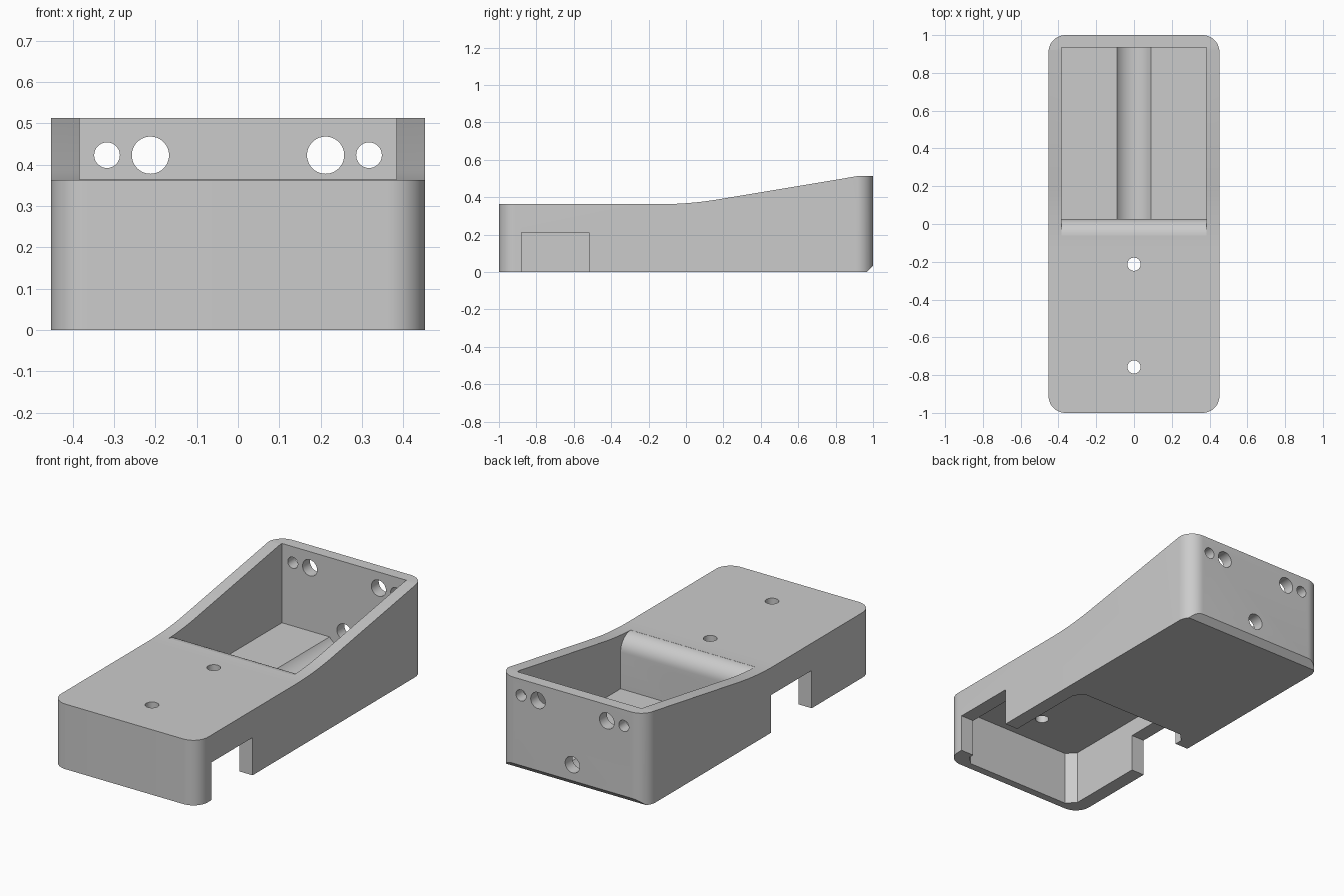
import bpy, bmesh
from math import sin, cos, radians, degrees, atan, tan

cube = bpy.data.objects.get("Cube")
if cube:
    bpy.data.objects.remove(cube, do_unlink=True)

COLOUR = (0.6, 0.6, 0.6, 1)
grey = bpy.data.materials.new("plain_grey")
grey.use_nodes = True
grey.diffuse_color = COLOUR
grey.node_tree.nodes["Principled BSDF"].inputs["Base Color"].default_value = COLOUR


def arc(cx, cy, r, start, end, steps):
    angles = [radians(start + (end - start) * i / steps) for i in range(steps + 1)]
    return [(cx + r * cos(a), cy + r * sin(a)) for a in angles]


def circle(cx, cy, r, steps=40):
    return arc(cx, cy, r, 0, 360, steps)[:-1]


def box(a0, a1, b0, b1):
    return [(a0, b0), (a1, b0), (a1, b1), (a0, b1)]


def prism(name, outline, axis, low, high):
    """Extrude a 2D outline along one axis."""
    place = {"X": lambda a, b, h: (h, a, b),
             "Y": lambda a, b, h: (a, h, b),
             "Z": lambda a, b, h: (a, b, h)}[axis]
    bm = bmesh.new()
    rings = [[bm.verts.new(place(a, b, h)) for a, b in outline] for h in (low, high)]
    bm.faces.new(rings[0])
    bm.faces.new(rings[1])
    n = len(outline)
    for i in range(n):
        j = (i + 1) % n
        bm.faces.new((rings[0][i], rings[0][j], rings[1][j], rings[1][i]))
    bmesh.ops.recalc_face_normals(bm, faces=bm.faces)
    mesh = bpy.data.meshes.new(name)
    bm.to_mesh(mesh)
    bm.free()
    mesh.materials.append(grey)
    obj = bpy.data.objects.new(name, mesh)
    bpy.context.collection.objects.link(obj)
    return obj


def combine(target, tool, operation="DIFFERENCE"):
    tool.hide_render = True
    mod = target.modifiers.new(tool.name, "BOOLEAN")
    mod.operation, mod.solver, mod.object = operation, "EXACT", tool
    bpy.context.view_layer.objects.active = target
    bpy.ops.object.modifier_apply(modifier=mod.name)
    bpy.data.objects.remove(tool, do_unlink=True)


# Rounded plan of the housing
HX, R = 0.4525, 0.09
plan = []
for sx, sy, a in ((1, 1, 0), (-1, 1, 90), (-1, -1, 180), (1, -1, 270)):
    plan += arc(sx * (HX - R), sy * (1 - R), R, a, a + 90, 12)
body = prism("housing", plan, "Z", -0.1, 0.7)

# Side profile: low deck, gentle bend, ramp, flat rim, chamfered rear bottom edge
LOW, HIGH, RIM, BEND = 0.3625, 0.513, 0.92, 0.019
slope = atan((HIGH - LOW) / (RIM - BEND))
bend_r = 0.16 / tan(slope / 2)
bend = arc(BEND - 0.16, LOW + bend_r, bend_r, -90, -90 + degrees(slope), 10)
profile = [(-1.1, 0), (-1.1, LOW)] + bend + [(RIM, HIGH), (1.1, HIGH), (1.1, 0.133), (0.967, 0)]
combine(body, prism("side_profile", profile, "X", -0.6, 0.6), "INTERSECT")

# Open upper tray with a rounded front lip
FLOOR, IN, FRONT, LIP = 0.071, 0.384, 0.027, 0.088
lip = arc(FRONT - LIP, LOW + 0.001 - LIP, LIP, 90, 0, 12)
tray = [(0.935, FLOOR), (0.935, 0.8), (FRONT - LIP, 0.8)] + lip + [(FRONT, FLOOR)]
combine(body, prism("tray", tray, "X", -IN, IN))

# Round channel along the tray floor
combine(body, prism("channel", circle(0, 0.137, 0.112, 64), "Y", FRONT, 0.935))

# Lower compartment with chamfered corners, open underneath
PX, Y0, Y1, C = 0.372, -0.957, -0.008, 0.047
pocket = [(-PX + C, Y0), (PX - C, Y0), (PX, Y0 + C), (PX, Y1 - C),
          (PX - C, Y1), (-PX + C, Y1), (-PX, Y1 - C), (-PX, Y0 + C)]
combine(body, prism("pocket", pocket, "Z", -0.1, 0.303))

# Staggered side notches
combine(body, prism("left_notch", box(-0.88, -0.518, -0.1, 0.21), "X", 0.3, 0.6))
combine(body, prism("right_notch", box(-0.46, -0.10, -0.1, 0.21), "X", -0.6, -0.3))

# Screw holes in the deck
for y in (-0.757, -0.213):
    combine(body, prism("deck_hole", circle(0, y, 0.035), "Z", 0.25, 0.5))

# Holes in the rear wall
rear = [(0, 0.122, 0.045)]
for side in (-1, 1):
    rear += [(side * 0.212, 0.423, 0.045), (side * 0.317, 0.423, 0.031)]
for x, z, r in rear:
    combine(body, prism("rear_hole", circle(x, z, r), "Y", 0.88, 1.1))

# Smooth the rounds, keep the hard edges
bpy.ops.object.select_all(action="DESELECT")
body.select_set(True)
bpy.context.view_layer.objects.active = body
bpy.ops.object.shade_smooth_by_angle(angle=radians(30))
